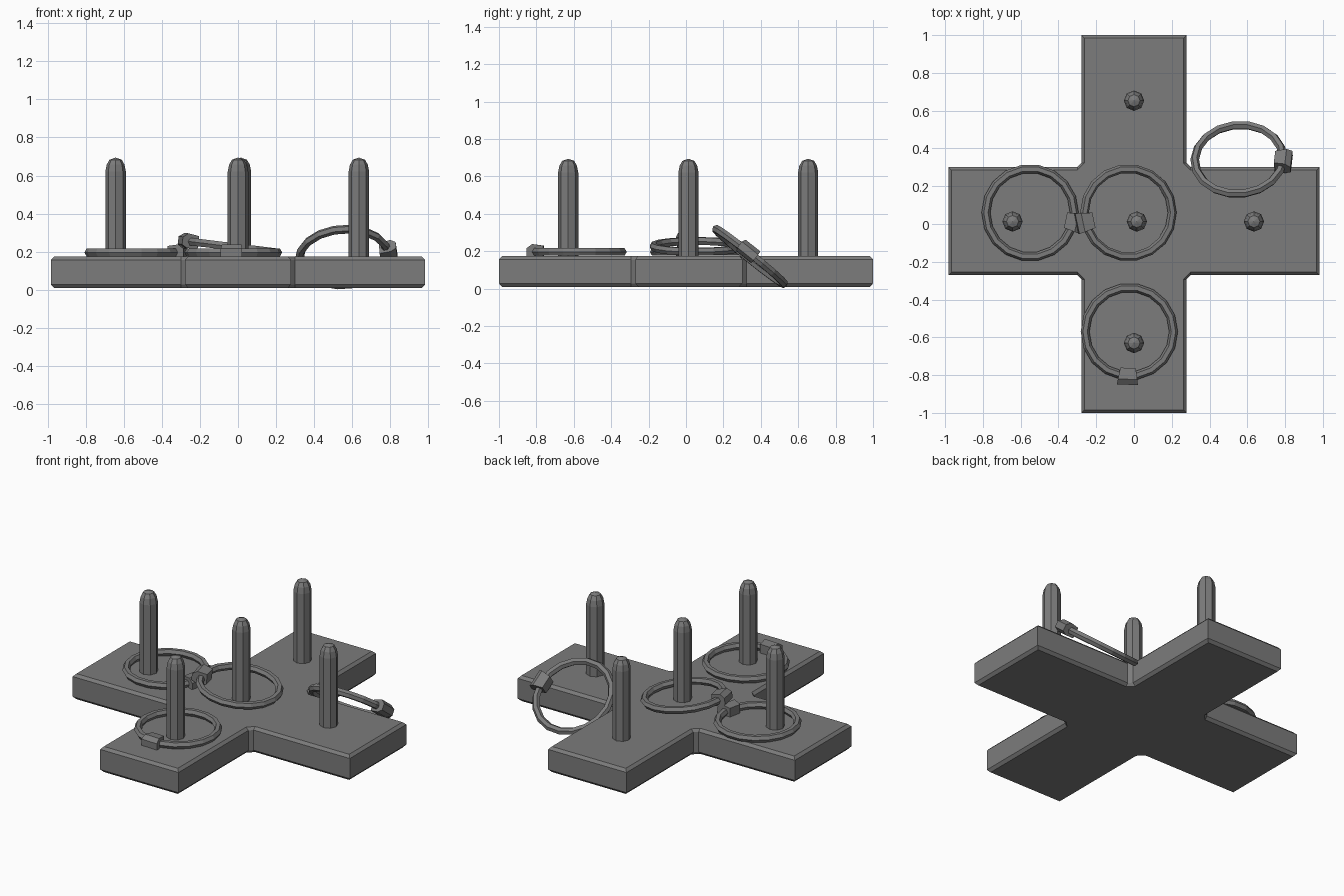
import bpy, bmesh
from math import sin, cos, pi, radians
from mathutils import Matrix, Euler

if "Cube" in bpy.data.objects:
    bpy.data.objects.remove(bpy.data.objects["Cube"])

dark = bpy.data.materials.new("dark_grey")
dark.diffuse_color = (0.2, 0.2, 0.2, 1)
dark.use_nodes = True
dark.node_tree.nodes["Principled BSDF"].inputs["Base Color"].default_value = dark.diffuse_color


def make_object(name, loops, close_loops=False):
    """Skin a list of equal-length vertex loops; cap the ends or join them."""
    bm = bmesh.new()
    rows = [[bm.verts.new(p) for p in loop] for loop in loops]
    n = len(rows[0])
    pairs = list(zip(rows, rows[1:]))
    if close_loops:
        pairs.append((rows[-1], rows[0]))
    else:
        bm.faces.new(rows[0][::-1])
        bm.faces.new(rows[-1])
    for a, b in pairs:
        for i in range(n):
            j = (i + 1) % n
            bm.faces.new((a[i], a[j], b[j], b[i]))
    bmesh.ops.recalc_face_normals(bm, faces=bm.faces)
    mesh = bpy.data.meshes.new(name)
    bm.to_mesh(mesh)
    bm.free()
    mesh.materials.append(dark)
    obj = bpy.data.objects.new(name, mesh)
    bpy.context.collection.objects.link(obj)
    return obj


# Cross-shaped base with chamfered rims and inner corners
def cross_outline(d, z):
    lx, ly, cy, c = 0.983 - d, 1.0 - d, 0.015, 0.022
    wx, wy = 0.278 - d, 0.286 - d
    ix, iy = 0.278 + c, 0.286 + c
    # (x, y, measured from the crossing centre)
    quarter = [(lx, wy, True), (ix, wy, True), (wx, iy, True), (wx, ly, False)]
    pts = []
    for sx, sy in ((1, 1), (-1, 1), (-1, -1), (1, -1)):
        q = quarter if sx * sy > 0 else quarter[::-1]
        pts += [(sx * x, sy * y + (cy if shifted else 0), z) for x, y, shifted in q]
    return pts


make_object("base", [cross_outline(d, z) for d, z in
                     ((0.016, 0.01), (0, 0.028), (0, 0.157), (0.016, 0.174))])

# Octagonal pegs with rounded, pointed tips
peg_profile = [(0.054, 0.16), (0.054, 0.62), (0.047, 0.657), (0.032, 0.683), (0.001, 0.694)]
pegs = {"left": (-0.643, 0.013), "centre": (0.015, 0.013), "right": (0.635, 0.013),
        "back": (0, 0.653), "front": (0, -0.63)}
for name, (x, y) in pegs.items():
    make_object("peg_" + name, [
        [(x + r * cos(k * pi / 4), y + r * sin(k * pi / 4), z)
         for k in range(8)] for r, z in peg_profile])

# Throwing rings with a joining clamp
RADIUS, TUBE, SEGMENTS = 0.234, 0.023, 18


def make_ring(name, centre, tilt, clamp_angle):
    pose = Matrix.Translation(centre) @ Euler([radians(t) for t in tilt]).to_matrix().to_4x4()
    loops = []
    for s in range(SEGMENTS):
        a = 2 * pi * s / SEGMENTS
        loops.append([((RADIUS + TUBE * cos(k * pi / 3)) * cos(a),
                       (RADIUS + TUBE * cos(k * pi / 3)) * sin(a),
                       TUBE * sin(k * pi / 3)) for k in range(6)])
    ring = make_object("ring_" + name, loops, close_loops=True)
    ring.matrix_world = pose
    # clamp: short prism, wider towards the outside of the ring
    profile = [(-0.042, -0.034), (-0.042, 0.034), (0.018, 0.042), (0.047, 0.02),
               (0.047, -0.02), (0.018, -0.036)]
    loops = [[(RADIUS + r, side * (0.048 + 0.17 * r), z) for r, z in profile]
             for side in (-1, 1)]
    clamp = make_object("clamp_" + name, loops)
    clamp.matrix_world = pose @ Matrix.Rotation(radians(clamp_angle), 4, 'Z')


make_ring("left", (-0.55, 0.06, 0.196), (0, 0, 0), -12)
make_ring("centre", (-0.03, 0.06, 0.226), (0, 7, 0), 192)
make_ring("front", (-0.025, -0.57, 0.196), (0, 0, 0), 268)
make_ring("leaning", (0.555, 0.342, 0.172), (-38.7, -4, 0), -3)
